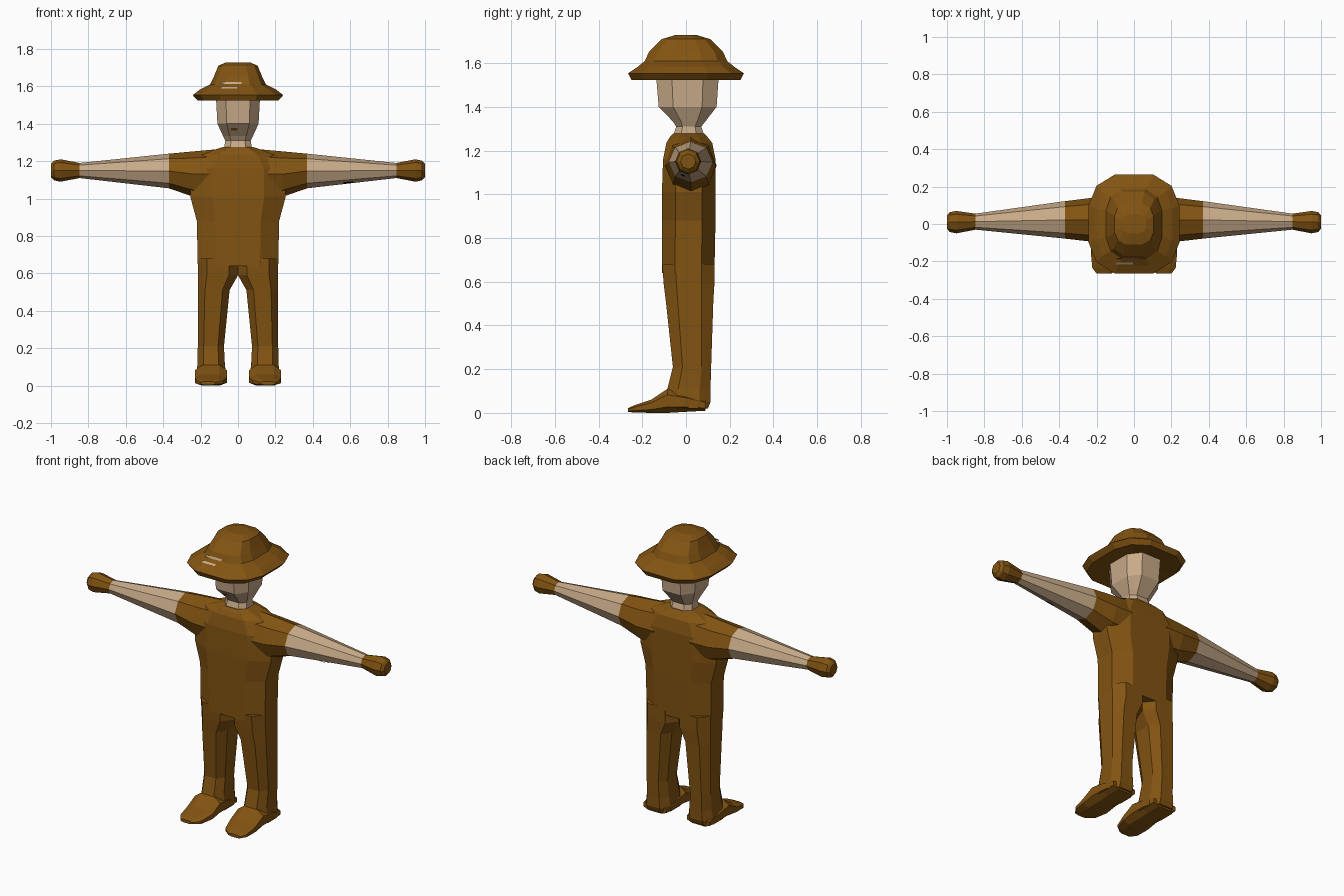
import bpy, bmesh, math
from mathutils import Vector


def material(name, rgb):
    m = bpy.data.materials.new(name)
    m.diffuse_color = (*rgb, 1)
    return m


BROWN = material("brown cloth", (0.225, 0.088, 0.006))
TAN = material("tan skin", (0.58, 0.405, 0.25))
BLACK = material("black", (0.01, 0.008, 0.006))


# Unit cross-sections
def symmetric(quarter):
    pts = {(sx * x, sy * y) for x, y in quarter for sx in (1, -1) for sy in (1, -1)}
    return sorted(pts, key=lambda p: math.atan2(p[1], p[0]))


BOX = symmetric([(1, 0.5), (0.55, 1)])
HAT = symmetric([(1, 0.38), (0.83, 0.77), (0.42, 1)])
ROUND = [(math.cos(i * math.pi / 4), math.sin(i * math.pi / 4)) for i in range(8)]
AXES = {"z": lambda w, u, v: (u, v, w),   # ring spans x, y
        "x": lambda w, u, v: (w, u, v),   # ring spans y, z
        "y": lambda w, u, v: (u, w, v)}   # ring spans x, z


def loft(name, mat, axis, shape, rings):
    """Each ring: position along axis, u min, u max, v min, v max."""
    bm = bmesh.new()
    loops = []
    for w, u0, u1, v0, v1 in rings:
        loops.append([bm.verts.new(AXES[axis](
            w, (u0 + u1) / 2 + a * (u1 - u0) / 2, (v0 + v1) / 2 + b * (v1 - v0) / 2))
            for a, b in shape])
    n = len(shape)
    for lo, hi in zip(loops, loops[1:]):
        for i in range(n):
            j = (i + 1) % n
            bm.faces.new((lo[i], lo[j], hi[j], hi[i]))
    bm.faces.new(loops[0][::-1])
    bm.faces.new(loops[-1])
    bmesh.ops.recalc_face_normals(bm, faces=bm.faces[:])
    me = bpy.data.meshes.new(name)
    bm.to_mesh(me)
    bm.free()
    me.materials.append(mat)
    ob = bpy.data.objects.new(name, me)
    bpy.context.collection.objects.link(ob)
    return ob


def side(s, rings):
    """Flip rings that span x to the other side."""
    return [(w, *sorted((s * a, s * b)), c, d) for w, a, b, c, d in rings]


# Shirt and hips
loft("torso", BROWN, "z", BOX, [
    (0.64, -0.215, 0.215, -0.11, 0.13),
    (0.88, -0.22, 0.22, -0.11, 0.135),
    (1.01, -0.255, 0.255, -0.11, 0.135),
    (1.16, -0.25, 0.25, -0.105, 0.135),
    (1.235, -0.19, 0.19, -0.09, 0.12),
    (1.26, -0.13, 0.13, -0.075, 0.10),
    (1.277, -0.075, 0.075, -0.06, 0.085)])

for s, label in ((-1, "left"), (1, "right")):
    # Sleeve, bare arm and glove
    loft(label + "_sleeve", BROWN, "x", ROUND, [
        (s * 0.12, -0.10, 0.14, 1.00, 1.263),
        (s * 0.24, -0.093, 0.138, 1.01, 1.252),
        (s * 0.37, -0.078, 0.122, 1.055, 1.24)])
    loft(label + "_arm", TAN, "x", ROUND, [
        (s * 0.37, -0.078, 0.122, 1.055, 1.24),
        (s * 0.85, -0.03, 0.055, 1.11, 1.19)])
    loft(label + "_hand", BROWN, "x", ROUND, [
        (s * 0.845, -0.03, 0.055, 1.11, 1.19),
        (s * 0.95, -0.05, 0.07, 1.09, 1.21),
        (s * 0.985, -0.043, 0.063, 1.098, 1.202),
        (s * 1.0, -0.025, 0.045, 1.115, 1.185)])
    # Trouser leg
    loft(label + "_leg", BROWN, "z", BOX, side(s, [
        (0.02, 0.065, 0.225, -0.08, 0.10),
        (0.05, 0.062, 0.225, -0.09, 0.112),
        (0.11, 0.07, 0.217, -0.085, 0.112),
        (0.21, 0.075, 0.215, -0.06, 0.115),
        (0.51, 0.045, 0.215, -0.092, 0.125),
        (0.59, 0.0, 0.215, -0.102, 0.13),
        (0.68, 0.0, 0.215, -0.109, 0.131)]))
    # Shoe with flat pointed toe
    outline = [(-0.265, 0.12, 0.20, 0.004, 0.022), (-0.235, 0.08, 0.223, 0.002, 0.035),
               (-0.16, 0.06, 0.23, 0, 0.06), (-0.085, 0.06, 0.23, 0, 0.11),
               (0.0, 0.06, 0.23, 0.005, 0.09), (0.09, 0.07, 0.222, 0.01, 0.06)]
    loft(label + "_shoe", BROWN, "y", BOX, side(s, outline))

# Neck and head
loft("head", TAN, "z", BOX, [
    (1.255, -0.085, 0.085, -0.065, 0.09),
    (1.278, -0.073, 0.073, -0.055, 0.08),
    (1.31, -0.068, 0.068, -0.045, 0.07),
    (1.335, -0.08, 0.08, -0.062, 0.09),
    (1.40, -0.11, 0.11, -0.125, 0.14),
    (1.545, -0.118, 0.118, -0.137, 0.15)])

# Hat with wide brim
loft("hat", BROWN, "z", HAT, [(z, -x, x, -y, y) for z, x, y in (
    (1.535, 0.12, 0.15), (1.523, 0.215, 0.25), (1.553, 0.242, 0.265),
    (1.582, 0.205, 0.222), (1.61, 0.15, 0.188), (1.65, 0.13, 0.17),
    (1.71, 0.105, 0.11), (1.728, 0.065, 0.05))])


def plate(name, mat, centre, x_dir, y_dir, w, h):
    """Thin flat mark lying in the plane of two directions."""
    c, a, b = Vector(centre), Vector(x_dir).normalized(), Vector(y_dir).normalized()
    pts = [c + a * (i * w / 2) + b * (j * h / 2)
           for i, j in ((-1, -1), (1, -1), (1, 1), (-1, 1))]
    me = bpy.data.meshes.new(name)
    me.from_pydata(pts, [], [(0, 1, 2, 3)])
    me.materials.append(mat)
    bpy.context.collection.objects.link(bpy.data.objects.new(name, me))


# Small marks: mouth, hat band glints, patch under one arm
plate("mouth", BROWN, (-0.02, -0.100, 1.37), (1, 0, 0), (0, -0.97, 1), 0.035, 0.018)
plate("hat_band_mark", TAN, (-0.035, -0.186, 1.618), (1, 0, 0), (0, 0.018, 0.04), 0.11, 0.012)
plate("brim_mark", TAN, (-0.05, -0.211, 1.592), (1, 0, 0), (0, 0.034, 0.028), 0.09, 0.012)
plate("arm_patch", BLACK, (0.59, -0.014, 1.0865), (0.48, 0.014, 0.052), (0, 0.7, -0.28),
      0.05, 0.02)
